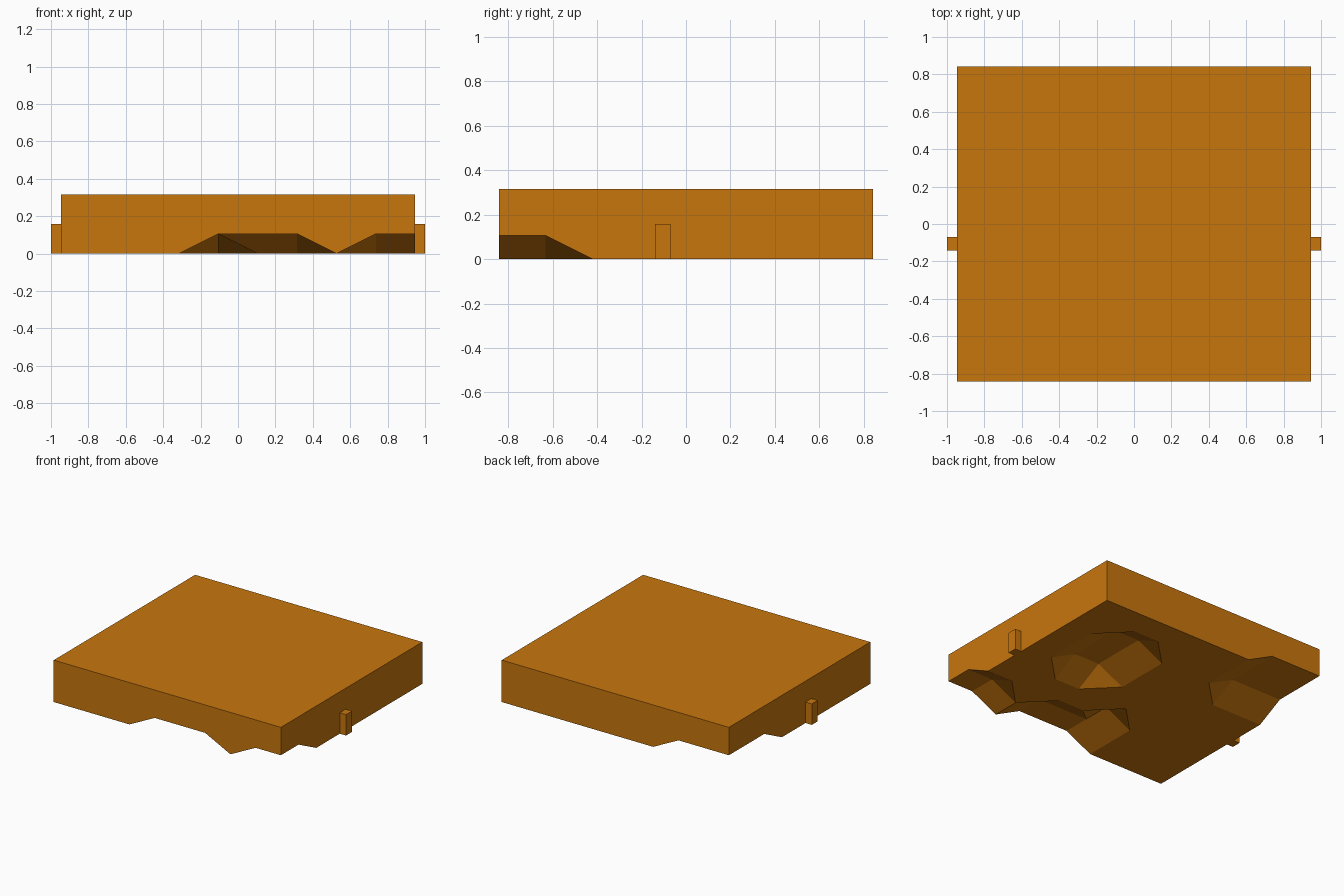
import bpy
import bmesh

if "Cube" in bpy.data.objects:
    bpy.data.objects.remove(bpy.data.objects["Cube"])

U = 2 / 9.5            # grid cell size
NX, NY = 9, 8          # cells across and deep
TOP = 1.5 * U          # slab thickness
DEPTH = 0.5 * U        # hollow depth

orange = bpy.data.materials.new("orange")
orange.diffuse_color = (0.58, 0.18, 0.004, 1)
orange.use_nodes = True
orange.node_tree.nodes["Principled BSDF"].inputs["Base Color"].default_value = orange.diffuse_color


def add_object(name, bm):
    bmesh.ops.recalc_face_normals(bm, faces=bm.faces)
    mesh = bpy.data.meshes.new(name)
    bm.to_mesh(mesh)
    bm.free()
    mesh.materials.append(orange)
    obj = bpy.data.objects.new(name, mesh)
    bpy.context.collection.objects.link(obj)
    return obj


# Hollows in the underside as grid rectangles: first/last column, first/last row
HOLLOWS = [(6, 7, 4, 6), (0, 2, 6, 8), (8, 9, 0, 1), (4, 6, 0, 1), (4, 4, 2, 2)]


def height(i, j):
    inside = any(a <= i <= b and c <= j <= d for a, b, c, d in HOLLOWS)
    return DEPTH if inside else 0


# Slab with a hollowed underside
bm = bmesh.new()
grid = {(i, j): bm.verts.new(((i - NX / 2) * U, (j - NY / 2) * U, height(i, j)))
        for i in range(NX + 1) for j in range(NY + 1)}

for i in range(NX):
    for j in range(NY):
        a, b, c, d = [grid[k] for k in
                      ((i, j), (i, j + 1), (i + 1, j + 1), (i + 1, j))]
        diag_ac, diag_bd = a.co.z + c.co.z, b.co.z + d.co.z
        if len({v.co.z for v in (a, b, c, d)}) == 1:
            bm.faces.new((a, b, c, d))
        elif diag_ac < diag_bd:      # split so that the hollow stays tight
            bm.faces.new((a, b, c))
            bm.faces.new((a, c, d))
        else:
            bm.faces.new((a, b, d))
            bm.faces.new((b, c, d))

# Top face and the four walls
corner = {k: bm.verts.new((grid[k].co.x, grid[k].co.y, TOP))
          for k in ((0, 0), (NX, 0), (NX, NY), (0, NY))}
bm.faces.new(list(corner.values()))
edges = [[(i, 0) for i in range(NX + 1)],
         [(NX, j) for j in range(NY + 1)],
         [(i, NY) for i in range(NX, -1, -1)],
         [(0, j) for j in range(NY, -1, -1)]]
for chain in edges:
    bm.faces.new([grid[k] for k in chain] + [corner[chain[-1]], corner[chain[0]]])
add_object("slab", bm)

# Small side tabs
for side, name in ((-1, "left_tab"), (1, "right_tab")):
    bm = bmesh.new()
    bmesh.ops.create_cube(bm, size=1)
    bmesh.ops.scale(bm, verts=bm.verts, vec=(0.25 * U, U / 3, 0.75 * U))
    bmesh.ops.translate(bm, verts=bm.verts,
                        vec=(side * (NX / 2 + 0.125) * U, -0.5 * U, 0.375 * U))
    add_object(name, bm)
